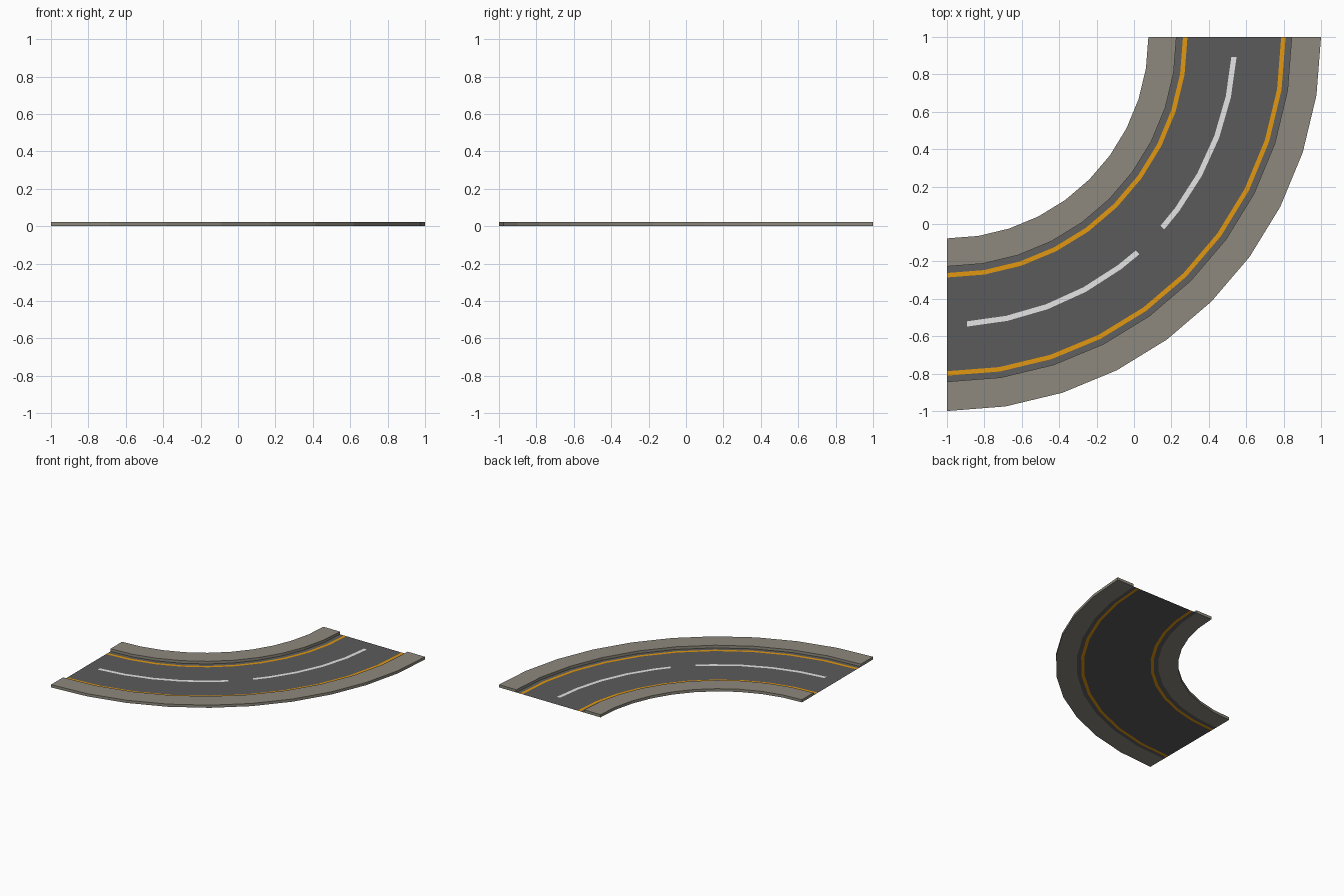
import bpy, bmesh, math

if "Cube" in bpy.data.objects:
    bpy.data.objects.remove(bpy.data.objects["Cube"])

CENTRE = (-1.0, 1.0)   # centre of the bend
CURB_H = 0.022


def material(name, rgb):
    m = bpy.data.materials.new(name)
    m.diffuse_color = (*rgb, 1)
    m.use_nodes = True
    m.node_tree.nodes["Principled BSDF"].inputs["Base Color"].default_value = m.diffuse_color
    return m


asphalt = material("dark asphalt", (0.105, 0.105, 0.105))
gutter_grey = material("gutter grey", (0.118, 0.118, 0.116))
concrete = material("warm concrete", (0.27, 0.25, 0.205))
orange = material("orange paint", (0.76, 0.31, 0.005))
white = material("white paint", (0.78, 0.78, 0.78))


def sweep(name, profile, angles, mat, closed):
    """Sweep a (radius, z) profile round the bend; angles run clockwise in degrees."""
    bm = bmesh.new()
    rings = []
    for a in angles:
        t = math.radians(a)
        rings.append([bm.verts.new((CENTRE[0] + r * math.cos(t),
                                    CENTRE[1] - r * math.sin(t), z))
                      for r, z in profile])
    n = len(profile)
    for a, b in zip(rings, rings[1:]):
        for i in range(n if closed else n - 1):
            j = (i + 1) % n
            bm.faces.new((a[i], b[i], b[j], a[j]))
    if closed:
        bm.faces.new(rings[0])
        bm.faces.new(rings[-1][::-1])
        bmesh.ops.recalc_face_normals(bm, faces=bm.faces)
    else:
        bm.normal_update()
        for f in bm.faces:
            if f.normal.z < 0:
                f.normal_flip()
    mesh = bpy.data.meshes.new(name)
    bm.to_mesh(mesh)
    bm.free()
    mesh.materials.append(mat)
    ob = bpy.data.objects.new(name, mesh)
    bpy.context.collection.objects.link(ob)
    return ob


def strip(name, r0, r1, z, angles, mat):
    return sweep(name, [(r0, z), (r1, z)], angles, mat, False)


BEND = [9 * i for i in range(11)]

# raised sidewalks on both sides
for name, r0, r1 in (("inner_sidewalk", 1.077, 1.227), ("outer_sidewalk", 1.843, 2.0)):
    sweep(name, [(r0, 0), (r1, 0), (r1, CURB_H), (r0, CURB_H)], BEND, concrete, True)

# road sheet: gutter, edge line, lanes, edge line, gutter
strip("inner_gutter", 1.227, 1.262, 0, BEND, gutter_grey)
strip("inner_edge_line", 1.262, 1.286, 0, BEND, orange)
strip("road_surface", 1.286, 1.787, 0, BEND, asphalt)
strip("outer_edge_line", 1.787, 1.811, 0, BEND, orange)
strip("outer_gutter", 1.811, 1.843, 0, BEND, gutter_grey)

# two centre dashes, mirrored about the middle of the bend
DASH = [4, 12, 20.3, 28.6, 36.8, 41.5]
strip("centre_dash_1", 1.524, 1.552, 0.002, DASH, white)
strip("centre_dash_2", 1.524, 1.552, 0.002, [90 - a for a in DASH], white)
